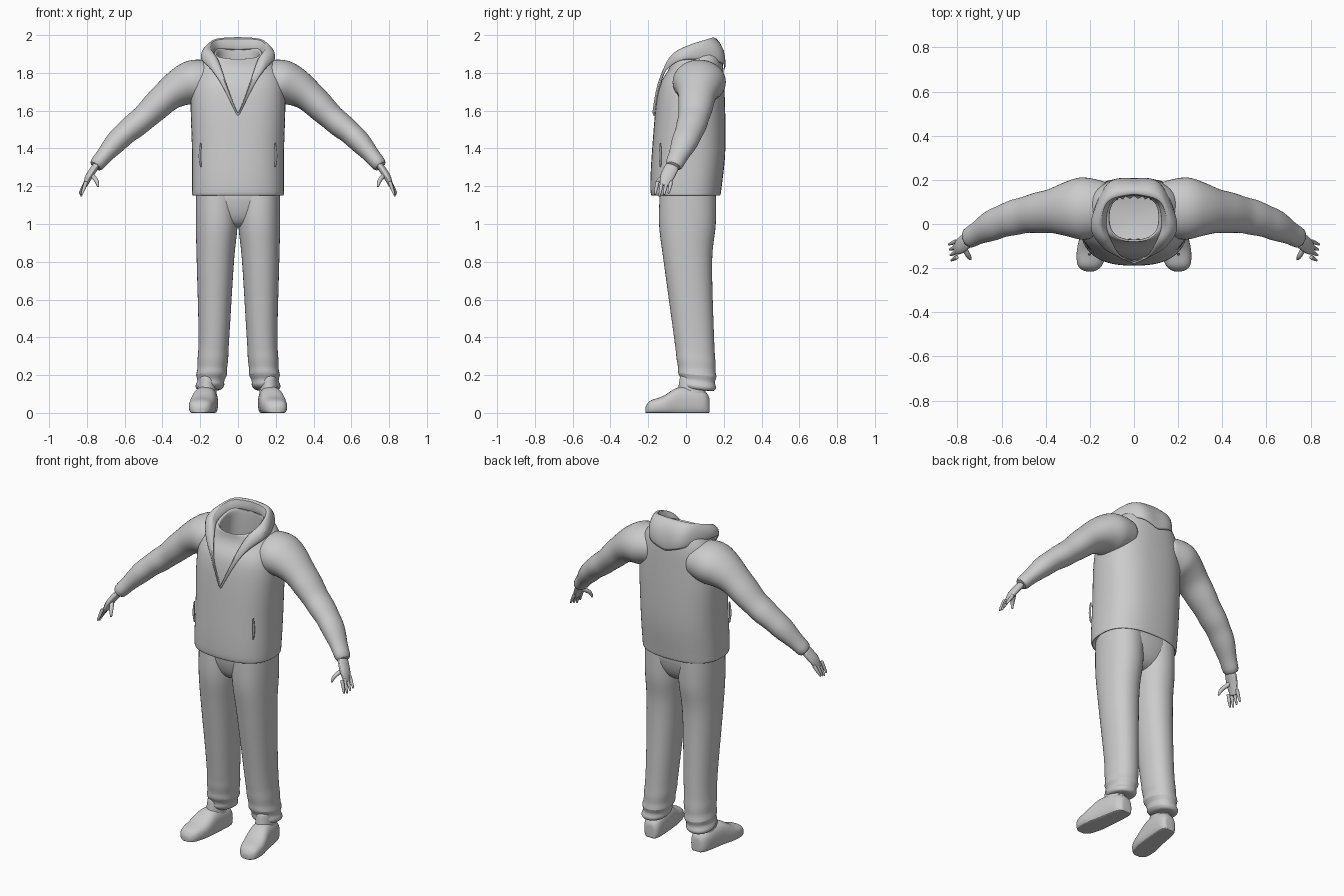
import bpy
from math import sin, cos, pi, radians
from mathutils import Vector

if "Cube" in bpy.data.objects:
    bpy.data.objects.remove(bpy.data.objects["Cube"])

GREY = (0.6, 0.6, 0.6, 1)
grey = bpy.data.materials.new("plain grey")
grey.use_nodes = True
grey.diffuse_color = GREY
grey.node_tree.nodes["Principled BSDF"].inputs["Base Color"].default_value = GREY


def finish(name, verts, faces, mirror=True, thickness=0):
    """Make an object with the shared material, modifiers and smooth shading."""
    mesh = bpy.data.meshes.new(name)
    mesh.from_pydata(verts, [], faces)
    mesh.materials.append(grey)
    obj = bpy.data.objects.new(name, mesh)
    bpy.context.collection.objects.link(obj)
    bpy.ops.object.select_all(action="DESELECT")
    obj.select_set(True)
    bpy.context.view_layer.objects.active = obj
    bpy.ops.object.mode_set(mode="EDIT")
    bpy.ops.mesh.select_all(action="SELECT")
    bpy.ops.mesh.normals_make_consistent(inside=False)
    bpy.ops.object.mode_set(mode="OBJECT")
    bpy.ops.object.shade_smooth_by_angle(angle=radians(50))
    if mirror:
        obj.modifiers.new("mirror", "MIRROR")
    if thickness:
        obj.modifiers.new("thickness", "SOLIDIFY").thickness = thickness
    obj.modifiers.new("smooth", "SUBSURF").levels = 1
    return obj


def spline(keys, steps=4):
    """Smooth curve through a few keys of any number of values."""
    keys = [Vector(key) for key in keys]
    last = len(keys) - 1
    points = []
    for i in range(last):
        a, b = keys[i], keys[i + 1]
        slope_a = (b - keys[max(i - 1, 0)]) / 2
        slope_b = (keys[min(i + 2, last)] - a) / 2
        for k in range(steps):
            t = k / steps
            ease = t * t * (3 - 2 * t)
            points.append(a + (b - a) * ease + slope_a * t * (1 - t) ** 2
                          - slope_b * t * t * (1 - t))
    return points + [keys[last]]


def grid_faces(rows, columns, closed):
    """Quads joining consecutive rows of vertices."""
    faces = []
    for r in range(rows - 1):
        for k in range(columns if closed else columns - 1):
            a, b = r * columns + k, r * columns + (k + 1) % columns
            faces.append((a, b, b + columns, a + columns))
    return faces


def signed_power(value, power):
    return abs(value) ** power * (1 if value > 0 else -1)


def loft(name, sections, sides=20, square=2.0, open_start=False, mirror=True):
    """Skin superellipse sections given as (centre, half axis u, half axis v)."""
    verts = []
    for centre, u, v in sections:
        for k in range(sides):
            angle = 2 * pi * k / sides
            p = (centre + u * signed_power(cos(angle), 2 / square)
                 + v * signed_power(sin(angle), 2 / square))
            p.z = max(p.z, 0)
            verts.append(p)
    faces = grid_faces(len(sections), sides, True)
    faces.append(tuple(range(len(verts) - sides, len(verts))))
    if not open_start:
        faces.append(tuple(range(sides)))
    return finish(name, verts, faces, mirror)


def level(z, left, right, front, back, tilt=0.0):
    """Horizontal section from its extents; tilt raises its back."""
    depth = (back - front) / 2
    return (Vector(((left + right) / 2, (front + back) / 2, z)),
            Vector(((right - left) / 2, 0, 0)), Vector((0, depth, depth * tilt)))


def tube(name, keys, flat=1.0, fold=0.0, sides=10):
    """Limb through keys of (x, y, z, radius), widened along y, with soft folds."""
    path = spline(keys)
    points = [p.to_3d() if len(p) == 3 else Vector(p[:3]) for p in path]
    sections = []
    for i, p in enumerate(path):
        before, after = points[max(i - 1, 0)], points[min(i + 1, len(points) - 1)]
        along = (after - before).normalized()
        u = along.cross(Vector((0, 1, 0))).normalized()
        radius = p[3] + fold * sin(i * 2) * i / len(path)
        sections.append((points[i], u * radius, u.cross(along) * radius * flat))
    return loft(name, sections, sides)


# Sweatshirt body, folding over the neckline into a hollow inside
body = spline([(1.19, .21, -.15, .16), (1.15, .24, -.18, .18), (1.2, .245, -.19, .19),
               (1.4, .245, -.18, .21), (1.7, .25, -.15, .205), (1.85, .2, -.09, .19),
               (1.91, .12, -.08, .14), (1.8, .12, -.07, .13), (1.3, .19, -.1, .15)])
loft("sweatshirt_body",
     [level(z, -half, half, front, back, 2 * max(z - 1.75, 0)) for z, half, front, back in body],
     sides=32, square=2.5, open_start=True, mirror=False)

# Sleeves
tube("sleeve", [(.12, .07, 1.76, .1), (.24, .07, 1.75, .12), (.36, .06, 1.69, .088),
                (.5, .04, 1.56, .07), (.63, 0, 1.45, .06), (.76, -.07, 1.3, .036)],
     flat=1.2, fold=.004, sides=20)

# Hands: palm, four fingers spread front to back, thumb in front
tube("palm", [(.75, -.07, 1.31, .02), (.79, -.1, 1.25, .02), (.81, -.115, 1.2, .012)], flat=2)
for i, finger in enumerate(["index", "middle", "ring", "little"]):
    root = Vector((.803, -.15 + i * .024, 1.225))
    reach = Vector((.025 + i * .004, -.015, -.08 + abs(i - 1) * .008))
    tube(finger + "_finger", [(*(root + reach * t), .011 - .006 * t * t) for t in (0, .5, 1)])
tube("thumb", [(.775, -.1, 1.26, .013), (.75, -.145, 1.23, .012), (.74, -.16, 1.195, .005)])

# Hood and lapels: a rolled strip between two rails, from the nape to the tip of the opening
rim = spline([(0, .13, 1.995), (.12, .1, 1.985), (.15, 0, 1.945), (.12, -.08, 1.89),
              (.07, -.15, 1.75), (0, -.18, 1.58)])
edge = spline([(0, .21, 1.81), (.12, .19, 1.85), (.2, 0, 1.87), (.15, -.1, 1.82),
               (.09, -.14, 1.74), (0, -.175, 1.56)])
strip = []
for i, (top, low) in enumerate(zip(rim, edge)):
    fade = 1 - i / (len(rim) - 1)
    across = low - top
    outward = Vector((across.x, across.y, 0))
    foot = top + Vector((-.2 * top.x, 0, -.08 * fade))
    shoulder = top + outward * .4 - Vector((0, 0, .005))
    bulge = top + across * .5 + outward * .45 + Vector((0, 0, .02 * fade))
    strip += [foot, top, shoulder, bulge, low]
finish("hood", strip, grid_faces(len(rim), 5, False), thickness=.01)

# Pocket openings on the front of the sweatshirt
tube("pocket_edge", [(.197, -.135, 1.3, .004), (.202, -.137, 1.36, .007), (.197, -.135, 1.43, .004)])

# Trousers: rounded seat, and legs gathered in folds above the hem
seat = []
for i in range(7):
    turn = i / 6 * pi / 2
    size = max(cos(turn), .05) ** .5
    seat.append(level(1.2 - .22 * sin(turn), -.222 * size, .222 * size, -.14 * size, .165 * size))
loft("trouser_seat", seat, sides=28, square=2.4, mirror=False)
leg = []
for z, inner, outer, front, back in spline(
        [(1.18, 0, .225, -.14, .16), (1, 0, .225, -.145, .16), (.8, .02, .22, -.12, .14),
         (.4, .045, .21, -.065, .15), (.2, .06, .22, -.04, .16), (.12, .09, .22, -.01, .15)], 6):
    fold = .007 * sin(z * 100) if z < .35 else 0
    leg.append(level(z, inner - fold, outer + fold, front - fold, back + fold, -.1 if fold else 0))
loft("trouser_leg", leg, square=2.2)

# Shoes: foot with a flat sole, and a high ankle
shoe = spline([(.125, .155, .03, .08), (.09, .16, .055, .12), (-.03, .175, .065, .14),
               (-.12, .19, .07, .09), (-.19, .2, .055, .065), (-.215, .2, .02, .03)])
loft("shoe", [(Vector((x, y, height * .4)), Vector((half, 0, 0)), Vector((0, 0, height * .6)))
              for y, x, half, height in shoe], square=2.6)
ankle = spline([(.07, .11, .22, -.05, .115), (.2, .12, .205, -.03, .09)])
loft("shoe_ankle", [level(*extents, tilt=-.15) for extents in ankle])
